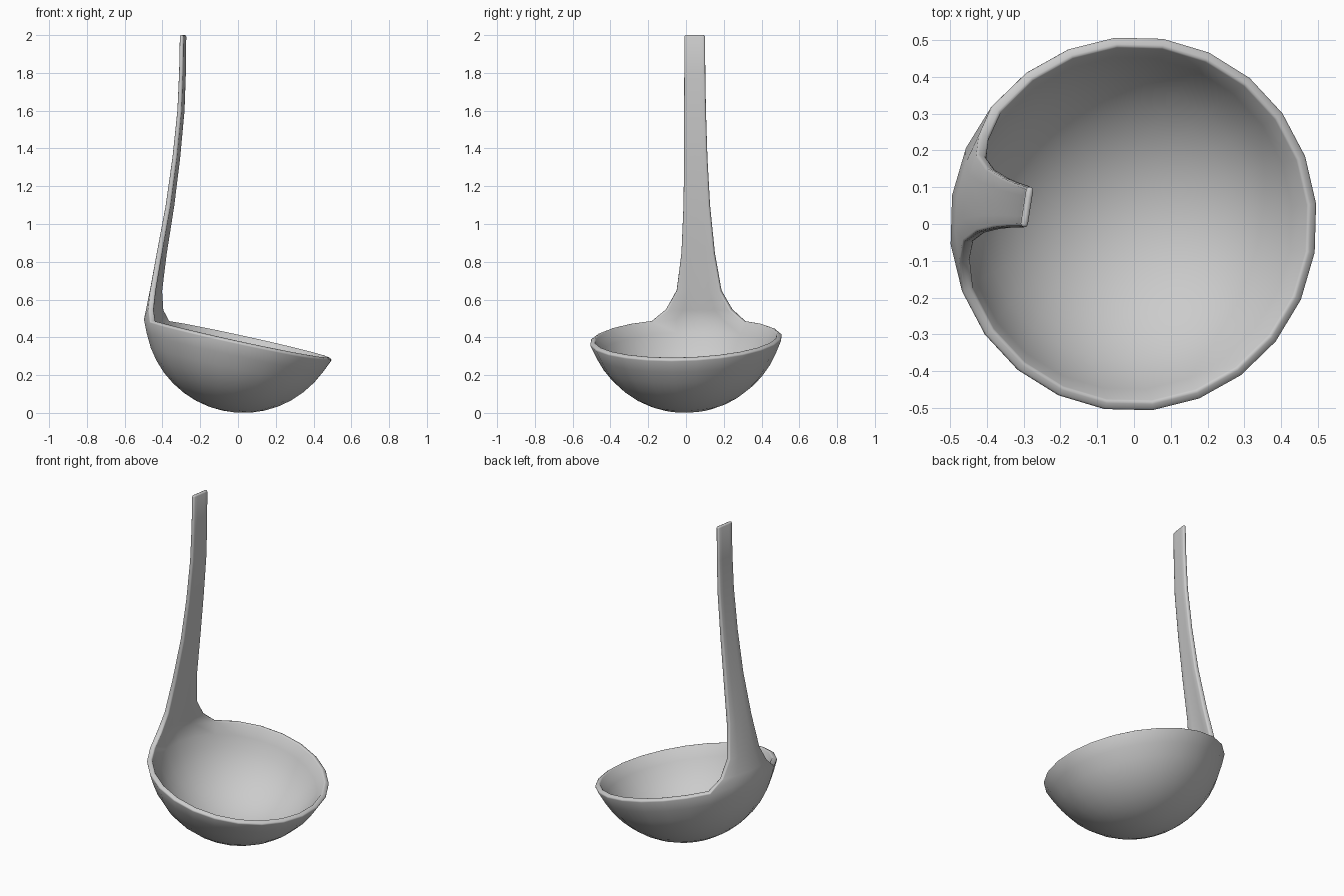
import bpy
import bmesh
from math import acos, cos, sin, pi, radians
from mathutils import Matrix, Vector

cube = bpy.data.objects.get("Cube")
if cube:
    bpy.data.objects.remove(cube, do_unlink=True)

# Brushed grey metal
metal = bpy.data.materials.new("grey_metal")
metal.use_nodes = True
GREY = (0.6, 0.6, 0.6, 1.0)
metal.diffuse_color = GREY
metal.node_tree.nodes["Principled BSDF"].inputs["Base Color"].default_value = GREY

SEGMENTS, RINGS = 24, 9
RADIUS = 0.525
RIM_ANGLE = acos(0.14 / RADIUS)
tilt = Matrix.Rotation(radians(12.4), 4, 'Y')
turn = Matrix.Rotation(radians(-9), 4, 'Z')
centre = Vector((0.03, 0, RADIUS))

bm = bmesh.new()


def bridge(low, high, closed=False):
    """Join two rows of vertices with quads."""
    n = len(low)
    for j in range(n if closed else n - 1):
        k = (j + 1) % n
        bm.faces.new((low[j], low[k], high[k], high[j]))


# Bowl: a tilted part-sphere with a slightly flared lip
bottom = bm.verts.new(centre + tilt @ Vector((0, 0, -RADIUS)))
rim = None
for i in range(1, RINGS + 1):
    t = RIM_ANGLE * i / RINGS
    r = RADIUS * sin(t) * (1.012 if i == RINGS else 1)
    ring = []
    for j in range(SEGMENTS):
        a = 2 * pi * j / SEGMENTS
        p = Vector((r * cos(a), r * sin(a), -RADIUS * cos(t)))
        ring.append(bm.verts.new(centre + tilt @ p))
    if rim:
        bridge(rim, ring, True)
    else:
        for j in range(SEGMENTS):
            bm.faces.new((bottom, ring[(j + 1) % SEGMENTS], ring[j]))
    rim = ring

# Handle: grows out of five rim points; rows are height, back x, half width, sag
HANDLE = [
    (0.55, -0.487, 0.18, 0.035),
    (0.65, -0.466, 0.122, 0.015),
    (0.85, -0.426, 0.09, 0.005),
    (1.10, -0.379, 0.071, 0.002),
    (1.35, -0.343, 0.062, 0),
    (1.60, -0.317, 0.058, 0),
    (1.80, -0.308, 0.056, 0),
    (2.00, -0.304, 0.055, 0),
]
middle = SEGMENTS // 2
row = rim[middle - 2:middle + 3]
for z, x, half, sag in HANDLE:
    new_row = []
    for v in (1, 0.5, 0, -0.5, -1):
        new_row.append(bm.verts.new((x + sag * v * v, half * v, z)))
    bridge(row, new_row)
    row = new_row

bmesh.ops.transform(bm, matrix=turn, verts=bm.verts)
mesh = bpy.data.meshes.new("ladle")
bm.to_mesh(mesh)
bm.free()
ladle = bpy.data.objects.new("ladle", mesh)
bpy.context.collection.objects.link(ladle)
mesh.materials.append(metal)

# Wall thickness, thinning toward the end of the handle
group = ladle.vertex_groups.new(name="thickness")
for v in mesh.vertices:
    weight = 1 - 0.35 * max(0, v.co.z - 0.6) / 1.4
    group.add([v.index], weight, 'REPLACE')
shell = ladle.modifiers.new("shell", 'SOLIDIFY')
shell.thickness = 0.03
shell.offset = -1
shell.use_even_offset = True
shell.vertex_group = group.name

# Rounded lip and handle edges
rounding = ladle.modifiers.new("rounding", 'BEVEL')
rounding.width = 0.008
rounding.segments = 2
rounding.limit_method = 'ANGLE'
rounding.angle_limit = radians(50)

for poly in mesh.polygons:
    poly.use_smooth = True
